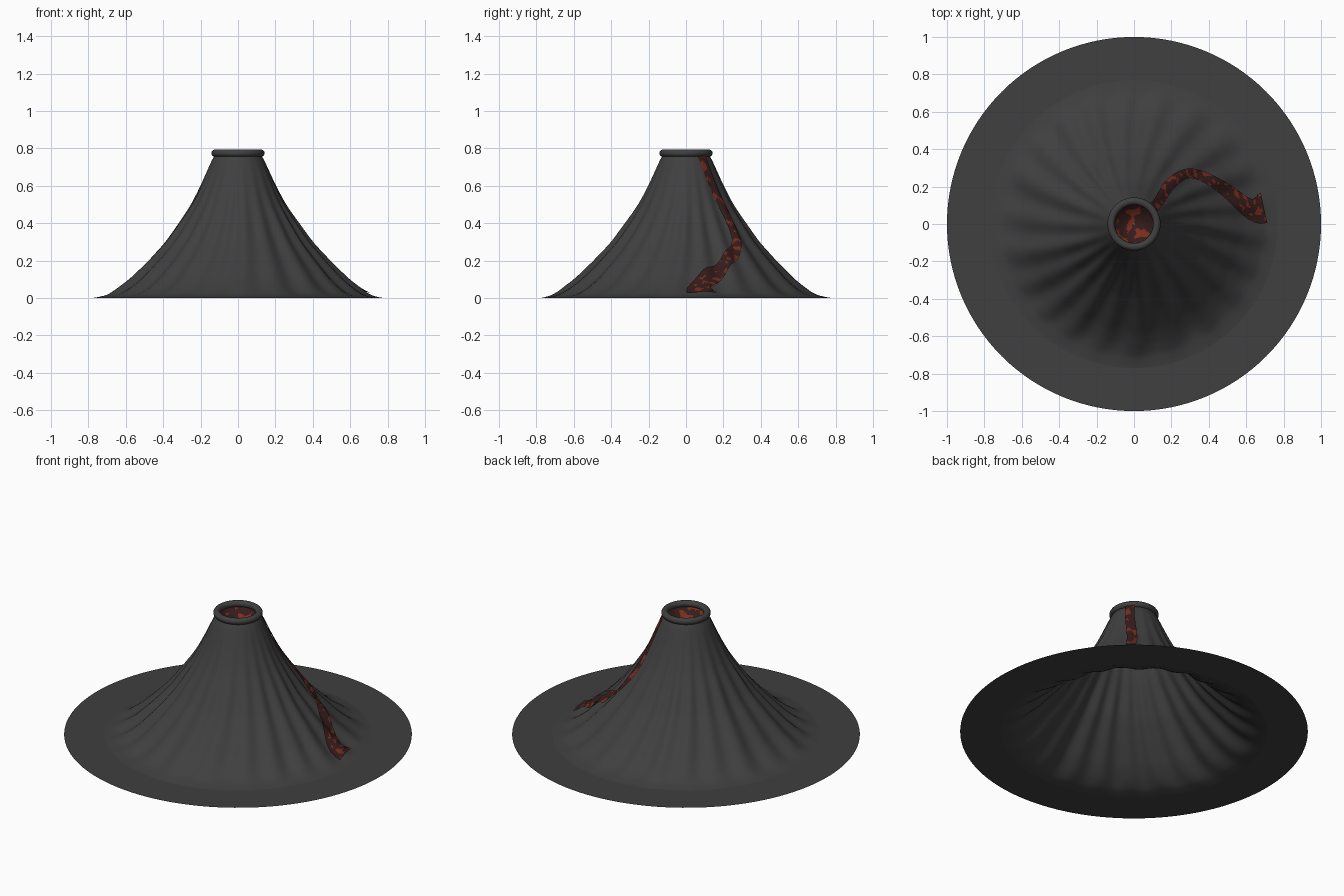
import bpy, bmesh, math
from mathutils import Vector, noise

if "Cube" in bpy.data.objects:
    bpy.data.objects.remove(bpy.data.objects["Cube"])


def material(name, rgb):
    m = bpy.data.materials.new(name)
    m.diffuse_color = (*rgb, 1)
    m.use_nodes = True
    m.node_tree.nodes["Principled BSDF"].inputs["Base Color"].default_value = m.diffuse_color
    return m


ROCK = material("dark rock", (0.05, 0.05, 0.05))
CRUST = material("cooled lava", (0.036, 0.012, 0.011))
GLOW = material("glowing lava", (0.20, 0.026, 0.013))

# Mountain profile: (radius, height)
PROFILE = [(0.0, 0.80), (0.125, 0.77), (0.165, 0.68), (0.20, 0.60), (0.25, 0.50),
           (0.315, 0.40), (0.385, 0.30), (0.475, 0.20), (0.575, 0.10),
           (0.64, 0.05), (0.70, 0.016), (0.77, 0.0), (2.0, 0.0)]


def lerp_table(table, x):
    for (a, b), (c, d) in zip(table, table[1:]):
        if x <= c:
            return b + (d - b) * (x - a) / (c - a)
    return table[-1][1]


def smooth_profile(r):
    return sum(lerp_table(PROFILE, r + d) for d in (-0.015, 0, 0.015)) / 3


def height(r, a):
    # gullies fade out at the crater and at the foot
    fade = min(1, max(0, (r - 0.13) / 0.2)) * min(1, max(0, (0.77 - r) / 0.12))
    s = a + 0.25 * r
    f = (0.65 * math.sin(22 * s + 0.9 * math.sin(3 * s))
         + 0.3 * math.sin(9 * s + 1) + 0.3 * math.sin(5 * s + 2))
    return max(0, smooth_profile(r / (1 + 0.035 * fade * f)))


def grid_object(name, rows, closed, mats, rule=None):
    """Skin rows of points into a smooth sheet."""
    bm = bmesh.new()
    vr = [[bm.verts.new(p) for p in row] for row in rows]
    n = len(rows[0])
    for r0, r1 in zip(vr, vr[1:]):
        for i in range(n if closed else n - 1):
            j = (i + 1) % n
            f = bm.faces.new((r0[i], r1[i], r1[j], r0[j]))
            f.smooth = True
            if rule:
                f.material_index = rule(f.calc_center_median())
    bmesh.ops.recalc_face_normals(bm, faces=bm.faces)
    if sum(f.normal.z for f in bm.faces) < 0:
        bmesh.ops.reverse_faces(bm, faces=bm.faces)
    me = bpy.data.meshes.new(name)
    bm.to_mesh(me)
    bm.free()
    for m in mats:
        me.materials.append(m)
    ob = bpy.data.objects.new(name, me)
    bpy.context.collection.objects.link(ob)
    return ob


def ring(r, zfun, n):
    return [(r * math.cos(a), r * math.sin(a), zfun(r, a))
            for a in (2 * math.pi * i / n for i in range(n))]


def lava_rule(p):
    # irregular glowing patches in the crust
    return 1 if noise.noise(Vector(p) * 26) > 0.2 else 0


# Mountain cone
N = 220
radii = [0.125 + (0.77 - 0.125) * i / 50 for i in range(51)]
grid_object("mountain", [ring(r, height, N) for r in radii], True, [ROCK])

# Flat ground skirt
grid_object("base_ring", [ring(r, lambda r, a: 0.0, 128) for r in (0.765, 1.0)], True, [ROCK])

# Crater rim
bpy.ops.mesh.primitive_torus_add(major_radius=0.122, minor_radius=0.02, major_segments=64,
                                 minor_segments=16, location=(0, 0, 0.774))
rim = bpy.context.object
rim.name = "crater_rim"
rim.data.materials.append(ROCK)
bpy.ops.object.shade_smooth()

# Lava bowl in the crater
grid_object("crater_lava",
            [ring(0.004 + 0.112 * i / 20, lambda r, a: 0.69 + 0.075 * (r / 0.116) ** 2, 72)
             for i in range(21)], True, [CRUST, GLOW], lava_rule)

# Lava stream: x, y, half width along the path
PATH = [(0.095, 0.075, 0.028), (0.135, 0.125, 0.027), (0.195, 0.215, 0.03),
        (0.285, 0.270, 0.026), (0.39, 0.245, 0.028), (0.50, 0.175, 0.036),
        (0.60, 0.095, 0.048), (0.655, 0.078, 0.072), (0.695, 0.085, 0.083)]


def spline(t):
    i = min(int(t), len(PATH) - 2)
    u = t - i
    p = [Vector(PATH[min(max(i + k, 0), len(PATH) - 1)]) for k in (-1, 0, 1, 2)]
    return 0.5 * (2 * p[1] + (p[2] - p[0]) * u + (2 * p[0] - 5 * p[1] + 4 * p[2] - p[3]) * u * u
                  + (3 * p[1] - p[0] - 3 * p[2] + p[3]) * u ** 3)


rows = []
STEPS, ACROSS = 100, 10
for s in range(STEPS + 1):
    t = s / STEPS * (len(PATH) - 1)
    c = spline(t)
    d = spline(min(t + 0.05, len(PATH) - 1)) - spline(max(t - 0.05, 0))
    side = Vector((-d.y, d.x)).normalized()
    row = []
    for k in range(ACROSS + 1):
        q = c.xy + side * c.z * (2 * k / ACROSS - 1)
        z = height(q.length, math.atan2(q.y, q.x)) + 0.014
        row.append((q.x, q.y, min(z, 0.77)))
    rows.append(row)
grid_object("lava_stream", rows, False, [CRUST, GLOW], lava_rule)
